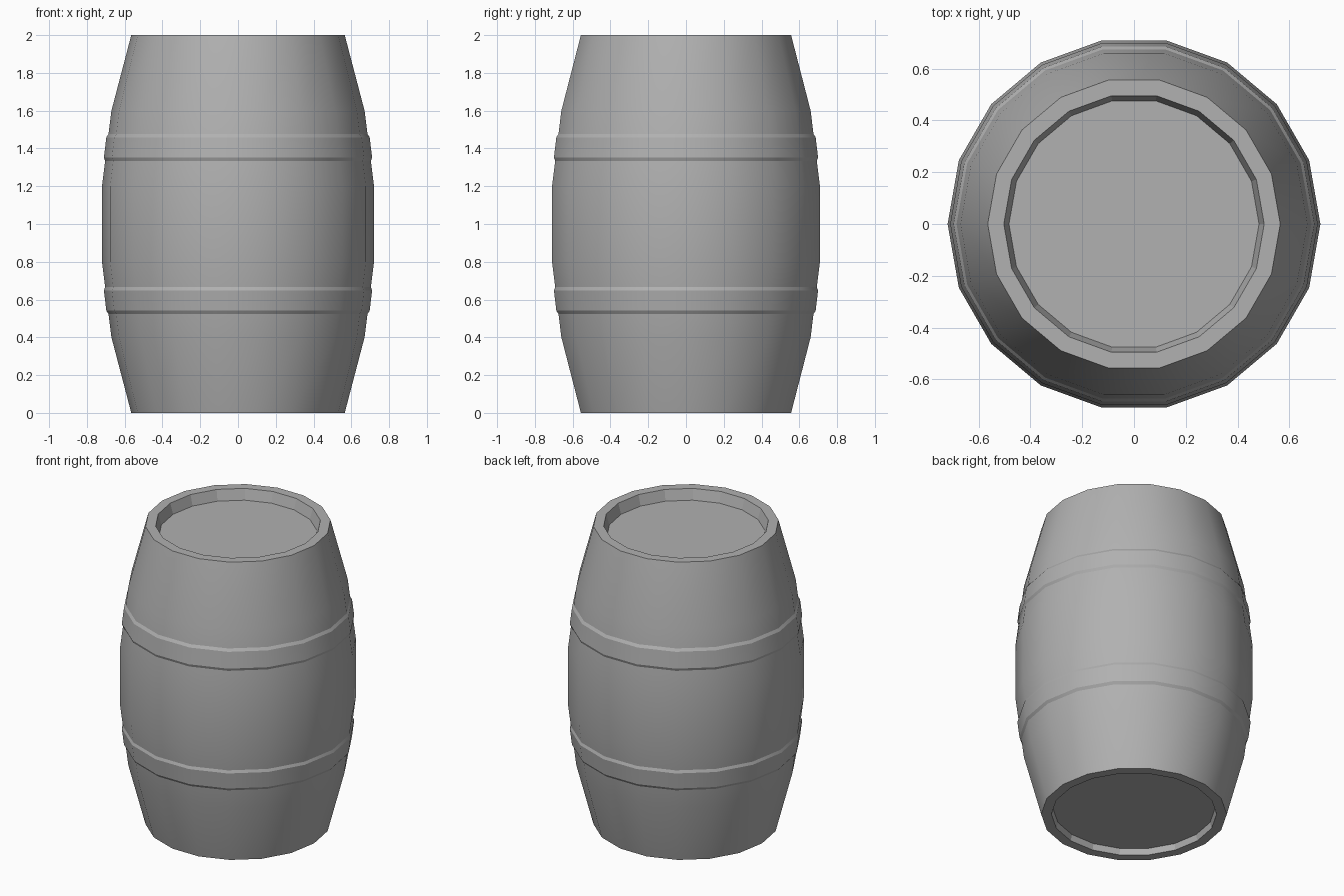
import bpy, bmesh
from math import cos, sin, tau, radians

if "Cube" in bpy.data.objects:
    bpy.data.objects.remove(bpy.data.objects["Cube"])

SIDES = 18

# Dark grey for every part
grey = bpy.data.materials.new("dark_grey")
grey.diffuse_color = (0.44, 0.44, 0.44, 1)
grey.use_nodes = True
grey.node_tree.nodes["Principled BSDF"].inputs["Base Color"].default_value = grey.diffuse_color


def lathe(name, profile, closed):
    """Turn an (r, z) profile about z; cap its ends, or close it into a ring."""
    bm = bmesh.new()
    rings = [[bm.verts.new((r * cos(tau * i / SIDES), r * sin(tau * i / SIDES), z))
              for i in range(SIDES)] for r, z in profile]
    pairs = list(zip(rings, rings[1:]))
    if closed:
        pairs.append((rings[-1], rings[0]))
    else:
        bm.faces.new(rings[0])
        bm.faces.new(rings[-1])
    for a, b in pairs:
        for i in range(SIDES):
            j = (i + 1) % SIDES
            bm.faces.new((a[i], a[j], b[j], b[i]))
    bmesh.ops.recalc_face_normals(bm, faces=bm.faces)
    mesh = bpy.data.meshes.new(name)
    bm.to_mesh(mesh)
    bm.free()
    mesh.materials.append(grey)
    obj = bpy.data.objects.new(name, mesh)
    bpy.context.collection.objects.link(obj)
    bpy.ops.object.select_all(action='DESELECT')
    obj.select_set(True)
    bpy.context.view_layer.objects.active = obj
    bpy.ops.object.shade_smooth_by_angle(angle=radians(22))
    return obj


# Barrel body: shallow recess below, bulging sides, deeper recess above
side = [(0.565, 0), (0.67, 0.4), (0.72, 0.8)]
body = lathe("barrel_body",
             [(0.493, 0.04), (0.503, 0)] + side
             + [(r, 2 - z) for r, z in reversed(side)]
             + [(0.503, 2), (0.483, 1.93)], False)

# Flat facets on the inner recess walls and heads
for face in body.data.polygons:
    if face.center.xy.length < 0.51:
        face.use_smooth = False


# Two thin hoops with chamfered edges sunk into the body
hoop = [(0.697, 1.318), (0.71, 1.352), (0.697, 1.459), (0.678, 1.488)]
lathe("upper_hoop", hoop, True)
lathe("lower_hoop", [(r, 2 - z) for r, z in hoop], True)
